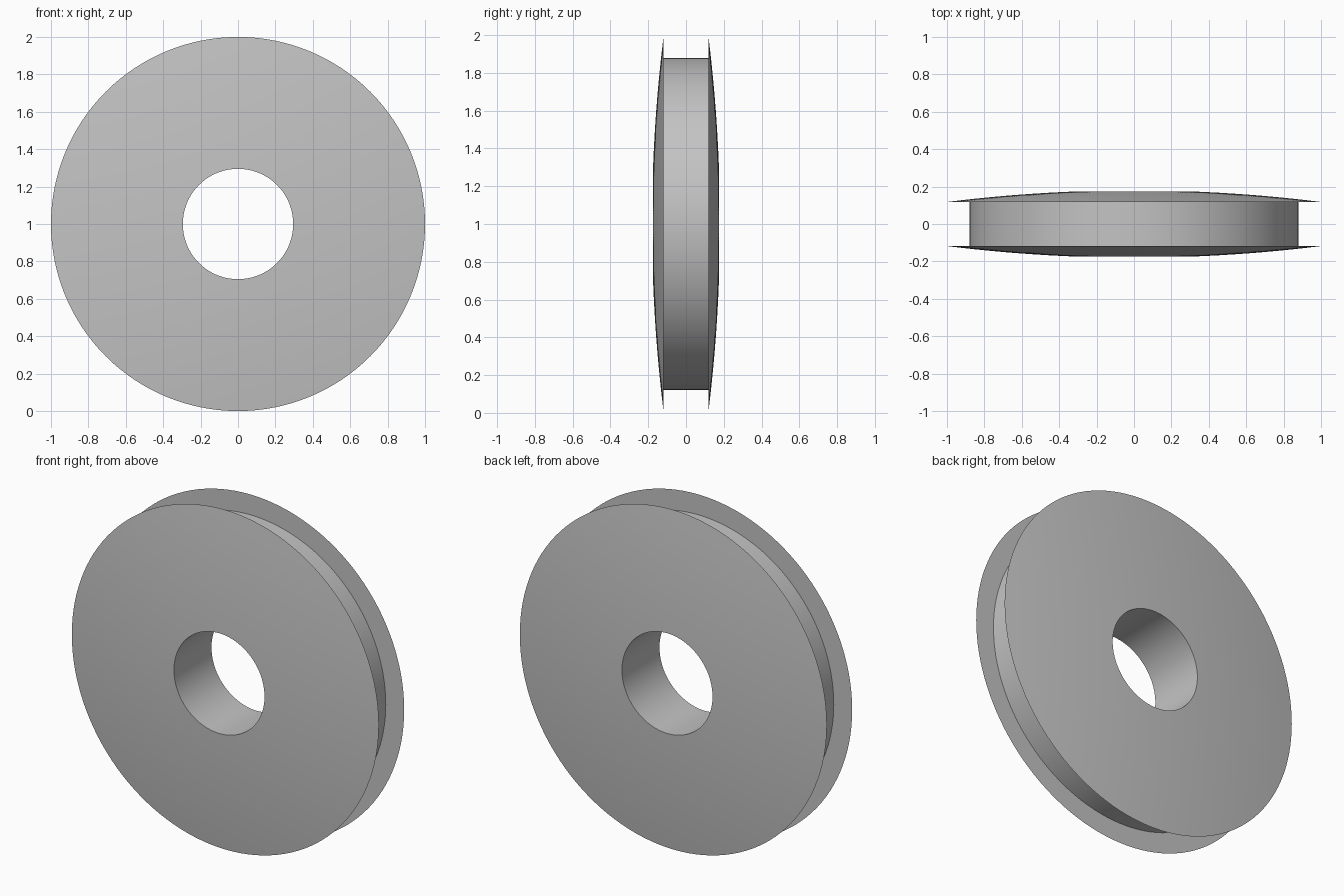
import bpy, bmesh, math
from mathutils import Vector, Matrix

cube = bpy.data.objects.get("Cube")
if cube:
    bpy.data.objects.remove(cube, do_unlink=True)

BORE, GROOVE, RIM = 0.295, 0.88, 1.0
RIM_Y, CROWN = 0.118, 0.062
SEGMENTS, DOME_STEPS = 128, 16

# Plain grey material
grey = bpy.data.materials.new("plain grey")
grey.use_nodes = True
colour = (0.55, 0.55, 0.55, 1)
grey.diffuse_color = colour
grey.node_tree.nodes["Principled BSDF"].inputs["Base Color"].default_value = colour

# Half section: bore edge, domed face, sharp rim, groove floor
half = []
for i in range(DOME_STEPS + 1):
    r = BORE + (RIM - BORE) * i / DOME_STEPS
    half.append((r, RIM_Y + CROWN * (1 - r * r)))
half.append((GROOVE, RIM_Y))
section = half + [(r, -y) for r, y in reversed(half)]

# Spin the closed section about the axle
bm = bmesh.new()
verts = [bm.verts.new((r, y, 0)) for r, y in section]
edges = [bm.edges.new((a, b)) for a, b in zip(verts, verts[1:] + verts[:1])]
bmesh.ops.spin(bm, geom=verts + edges, cent=(0, 0, 0), axis=(0, 1, 0),
               angle=math.tau, steps=SEGMENTS, use_merge=True)
bmesh.ops.remove_doubles(bm, verts=bm.verts, dist=1e-5)
bmesh.ops.recalc_face_normals(bm, faces=bm.faces)
bmesh.ops.translate(bm, verts=bm.verts, vec=Vector((0, 0, RIM)))

mesh = bpy.data.meshes.new("grooved_wheel")
bm.to_mesh(mesh)
bm.free()
mesh.materials.append(grey)
wheel = bpy.data.objects.new("grooved_wheel", mesh)
bpy.context.collection.objects.link(wheel)

# Smooth surfaces with crisp rim and bore edges
bpy.ops.object.select_all(action="DESELECT")
wheel.select_set(True)
bpy.context.view_layer.objects.active = wheel
bpy.ops.object.shade_smooth_by_angle(angle=math.radians(30))
